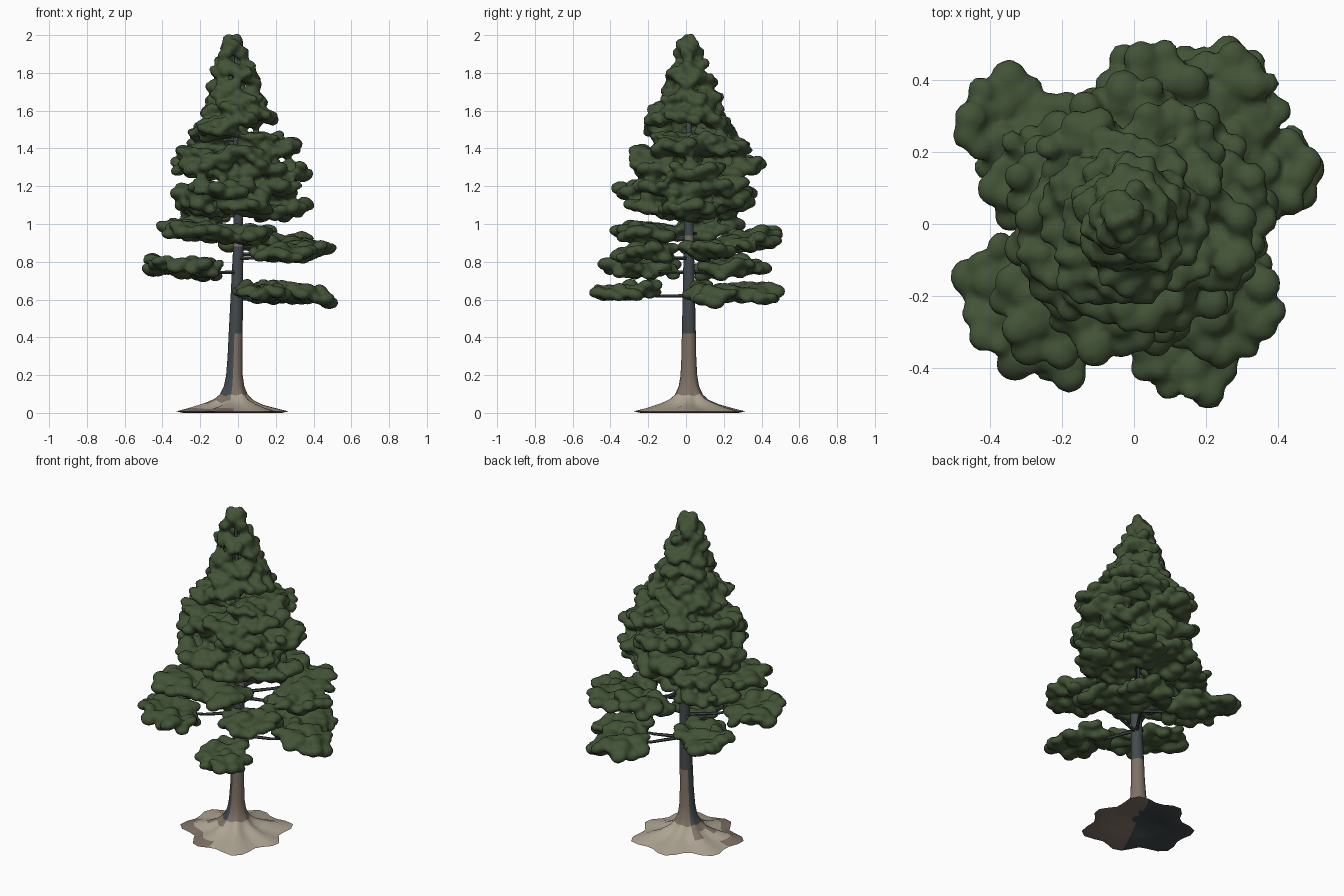
import bpy, bmesh, math, random
from mathutils import Vector, Matrix

random.seed(7)
if "Cube" in bpy.data.objects:
    bpy.data.objects.remove(bpy.data.objects["Cube"])


def material(name, rgb):
    m = bpy.data.materials.new(name)
    m.use_nodes = True
    m.diffuse_color = (*rgb, 1)
    m.node_tree.nodes["Principled BSDF"].inputs["Base Color"].default_value = (*rgb, 1)
    return m


GREEN = material("needle green", (0.055, 0.086, 0.037))
BEIGE = material("root beige", (0.42, 0.37, 0.29))
BROWN = material("bark brown", (0.21, 0.165, 0.13))
SLATE = material("bark slate", (0.055, 0.068, 0.073))


def make_object(name, mesh, mats):
    for m in mats:
        mesh.materials.append(m)
    obj = bpy.data.objects.new(name, mesh)
    bpy.context.collection.objects.link(obj)
    bpy.ops.object.select_all(action="DESELECT")
    bpy.context.view_layer.objects.active = obj
    obj.select_set(True)
    return obj


def to_mesh(name, bm):
    mesh = bpy.data.meshes.new(name)
    bm.to_mesh(mesh)
    bm.free()
    return mesh


def trunk_centre(z):
    x = -0.025 + 0.03 * min(z, 1)
    if z > 1:
        x -= 0.035 * (z - 1)
    return Vector((x, 0.015, z))


# Trunk with a flared root plate: rings of (height, radius), hollow below
PROFILE = [(0.05, 0.04), (0.025, 0.14), (0.004, 0.25), (0.012, 0.285), (0.028, 0.22),
           (0.044, 0.155), (0.064, 0.105), (0.095, 0.074), (0.14, 0.054), (0.2, 0.044),
           (0.3, 0.039), (0.42, 0.037), (0.6, 0.033), (0.75, 0.03), (0.88, 0.027),
           (0.94, 0.026), (1.2, 0.02), (1.6, 0.013), (1.95, 0.005)]
SIDES = 36
bm = bmesh.new()
rings = []
for level, (z, r) in enumerate(PROFILE):
    c = trunk_centre(z)
    spread = min(1, max(0, (r - 0.04) / 0.2))
    ring = []
    for i in range(SIDES):
        a = math.tau * i / SIDES
        ridge = 0.6 * math.cos(7 * a + 0.4) + 0.4 * math.cos(3 * a - math.pi)
        rad = r * (1 + 0.17 * spread * ridge)
        lift = 0.014 * ridge * math.sin(math.pi * spread) if level > 3 else 0
        ring.append(bm.verts.new((c.x + rad * math.cos(a), c.y + rad * math.sin(a),
                                  max(0, z - 0.004 * (z < 0.05) + lift))))
    rings.append(ring)
for lower, upper in zip(rings, rings[1:]):
    for i in range(SIDES):
        j = (i + 1) % SIDES
        bm.faces.new((lower[i], lower[j], upper[j], upper[i]))
bm.faces.new(rings[0][::-1])
bm.faces.new(rings[-1])
bmesh.ops.recalc_face_normals(bm, faces=bm.faces)
for f in bm.faces:
    p = f.calc_center_median()
    d = p - trunk_centre(p.z)
    bearing = math.degrees(math.atan2(d.y, d.x)) % 360
    if f.normal.z < -0.1 and p.z < 0.1:
        f.material_index = 2 if d.x < 0.02 + 0.5 * d.y else 1
    elif p.z < 0.09:
        rim = d.xy.length > 0.22 and 180 < bearing < 270
        notch = p.z > 0.055 and 140 < bearing < 255
        f.material_index = 1 if rim or notch else 0
    elif p.z < 0.42:
        f.material_index = 2 if 140 < bearing < 255 else 1
    else:
        f.material_index = 1 if 0.88 < p.z < 0.94 else 2
make_object("trunk_and_roots", to_mesh("trunk_and_roots", bm), [BEIGE, BROWN, SLATE])
bpy.ops.object.shade_smooth_by_angle(angle=math.radians(50))


# One needle clump, copied into flattened clusters to make each foliage pad
bm = bmesh.new()
bmesh.ops.create_icosphere(bm, subdivisions=2, radius=1)
clump_points = [v.co.copy() for v in bm.verts]
clump_faces = [[v.index for v in f.verts] for f in bm.faces]
bm.free()
points, faces, limbs = [], [], []


def pad(x, y, z, along, across, tilt, clump, flat):
    out = Vector((x, y, 0)).normalized()
    side = Vector((-out.y, out.x, 0))
    count = int(max(7, 2.3 * along * across / clump ** 2))
    spin = random.uniform(0, math.tau)
    for i in range(count):
        r = math.sqrt((i + 0.5) / count)
        a = spin + i * 2.4
        u, v = r * math.cos(a), r * math.sin(a)
        u, v = u * (along - 0.6 * clump), v * (across - 0.6 * clump)
        size = clump * random.uniform(0.7, 1.15)
        pos = Vector((x, y, z + tilt * u + random.uniform(-0.75, 0.6) * clump))
        pos += out * u + side * v
        turn = Matrix.Rotation(random.uniform(-0.6, 0.6), 4, random.choice("XY"))
        shape = Matrix.Translation(pos) @ turn @ Matrix.Diagonal((size, size, flat * size, 1))
        first = len(points)
        points.extend(shape @ p for p in clump_points)
        faces.extend([first + k for k in f] for f in clump_faces)


# Broad lower pads: position, half length, half width, tilt
LOWER = [(0.13, -0.32, 0.65, 0.21, 0.16, -0.05), (0.34, 0.14, 0.635, 0.19, 0.15, -0.12),
         (0.22, 0.34, 0.64, 0.19, 0.17, -0.03),
         (-0.29, -0.24, 0.775, 0.18, 0.25, 0.12), (-0.29, 0.23, 0.775, 0.24, 0.18, 0.12),
         (0.24, -0.22, 0.85, 0.19, 0.18, 0.0), (0.32, 0.12, 0.87, 0.2, 0.16, 0.08),
         (0.25, 0.32, 0.9, 0.19, 0.18, 0.08), (0.05, 0.34, 0.93, 0.18, 0.16, 0.15),
         (-0.2, -0.2, 0.96, 0.2, 0.2, 0.14), (-0.23, 0.12, 0.98, 0.19, 0.19, 0.15),
         (0.05, -0.2, 0.95, 0.16, 0.15, 0.05)]
for x, y, z, along, across, tilt in LOWER:
    pad(x, y, z, along, across, tilt, 0.048, 0.66)
    limbs.append((x, y, z))

# Upper tiers: height, outer reach, pad count
TIERS = [(1.09, 0.36, 5), (1.19, 0.38, 5), (1.29, 0.37, 5), (1.39, 0.33, 5),
         (1.47, 0.27, 5), (1.55, 0.23, 5), (1.62, 0.2, 5), (1.685, 0.175, 5),
         (1.745, 0.155, 4), (1.8, 0.135, 4), (1.855, 0.11, 4), (1.905, 0.085, 3),
         (1.945, 0.065, 3), (1.972, 0.045, 2)]
for tier, (z, reach, count) in enumerate(TIERS):
    crown = z > 1.5
    for k in range(count):
        a = math.tau * k / count + tier * 0.75 + random.uniform(-0.2, 0.2)
        far = reach * random.uniform(0.92, 1.08)
        c = trunk_centre(z)
        x, y = c.x + 0.58 * far * math.cos(a), c.y + 0.58 * far * math.sin(a)
        height = z + random.uniform(-0.03, 0.03) * (z < 1.9)
        pad(x, y, height, 0.45 * far, 0.44 * far, -0.25 if crown else 0.12,
            max(0.028, 0.13 * reach), 0.95 if crown else 0.68)
        if not crown:
            limbs.append((x, y, height))

needles = bpy.data.meshes.new("foliage")
needles.from_pydata(points, [], faces)
foliage = make_object("foliage", needles, [GREEN])
remesh = foliage.modifiers.new("merge clumps", "REMESH")
remesh.mode = "VOXEL"
remesh.voxel_size = 0.013
remesh.use_smooth_shade = True
soften = foliage.modifiers.new("soften", "SMOOTH")
soften.factor = 0.5
soften.iterations = 1
for name in ("merge clumps", "soften"):
    bpy.ops.object.modifier_apply(modifier=name)
bpy.ops.object.shade_smooth()

# Limbs: tapered bent tubes from the trunk into each pad
bm = bmesh.new()
for x, y, z in limbs:
    start = trunk_centre(z - 0.03)
    end = Vector((x, y, z - 0.01))
    middle = (start + end) / 2 - Vector((0, 0, 0.012))
    side = (end - start).cross(Vector((0, 0, 1))).normalized()
    previous = None
    for point, r in ((start, 0.011), (middle, 0.008), (end, 0.004)):
        ring = [bm.verts.new(point + r * (side * math.cos(t) + Vector((0, 0, math.sin(t)))))
                for t in (math.tau * i / 6 for i in range(6))]
        if previous:
            for i in range(6):
                j = (i + 1) % 6
                bm.faces.new((previous[i], previous[j], ring[j], ring[i]))
        previous = ring
    bm.faces.new(previous)
bmesh.ops.recalc_face_normals(bm, faces=bm.faces)
make_object("limbs", to_mesh("limbs", bm), [SLATE])
bpy.ops.object.shade_smooth_by_angle(angle=math.radians(50))
